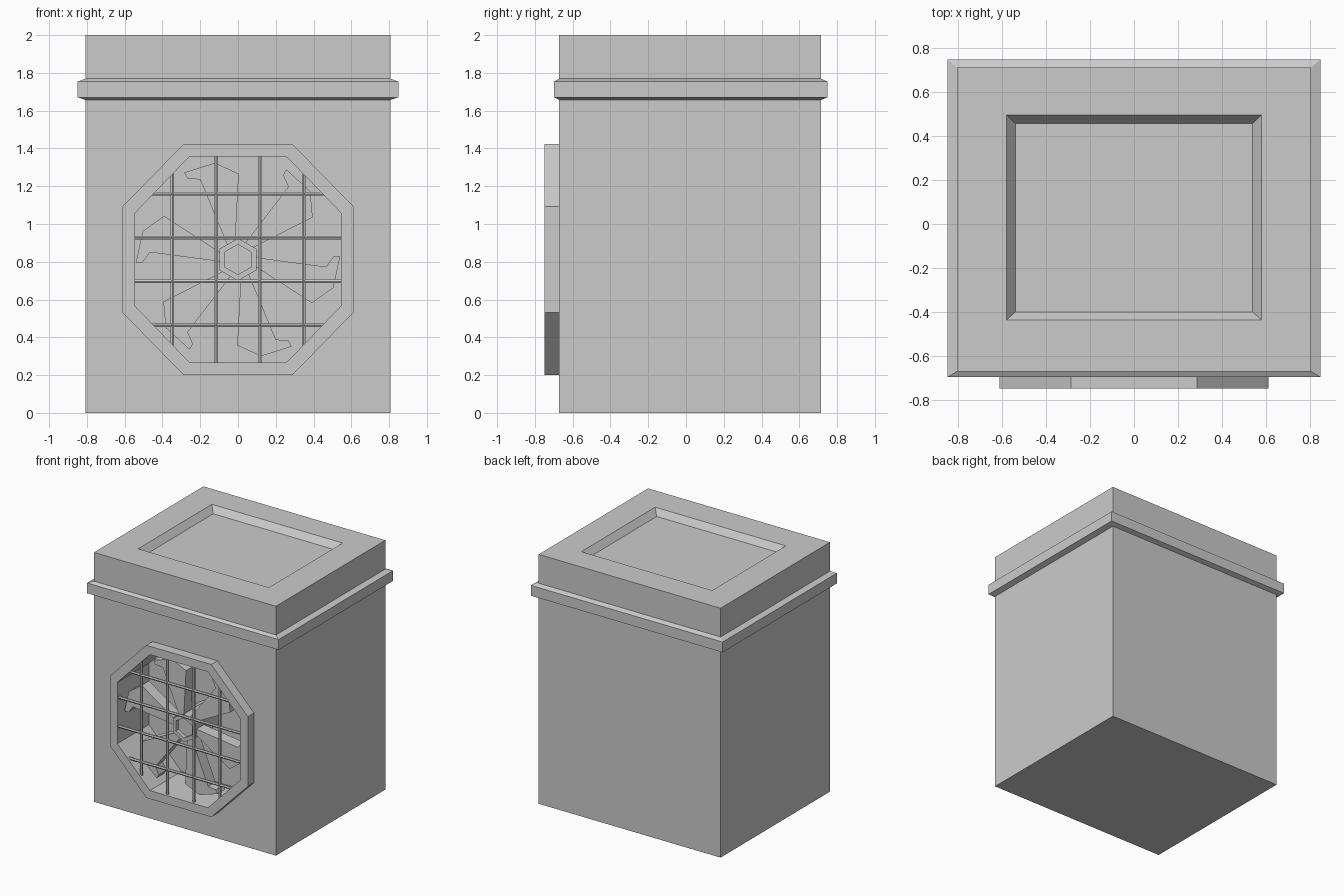
import bpy, bmesh, math
from mathutils import Matrix, Vector

cube = bpy.data.objects.get("Cube")
if cube:
    bpy.data.objects.remove(cube, do_unlink=True)

grey = bpy.data.materials.new("light grey")
grey.use_nodes = True
COLOUR = (0.6, 0.6, 0.6, 1)
grey.diffuse_color = COLOUR
grey.node_tree.nodes["Principled BSDF"].inputs["Base Color"].default_value = COLOUR

FAN_Z = 0.812
FRONT, BACK = -0.672, 0.714


def finish(name, bm):
    bmesh.ops.recalc_face_normals(bm, faces=bm.faces)
    mesh = bpy.data.meshes.new(name)
    bm.to_mesh(mesh)
    bm.free()
    mesh.materials.append(grey)
    obj = bpy.data.objects.new(name, mesh)
    bpy.context.collection.objects.link(obj)
    return obj


def loft(bm, rings, caps=True):
    """Bridge equal-length rings of points, closing the ends or looping round."""
    loops = [[bm.verts.new(p) for p in ring] for ring in rings]
    n = len(loops[0])
    pairs = list(zip(loops, loops[1:]))
    if not caps:
        pairs.append((loops[-1], loops[0]))
    for a, b in pairs:
        for i in range(n):
            j = (i + 1) % n
            bm.faces.new((a[i], a[j], b[j], b[i]))
    if caps:
        bm.faces.new(loops[0])
        bm.faces.new(loops[-1])


def rect(hx, y0, y1, z):
    return [(-hx, y0, z), (hx, y0, z), (hx, y1, z), (-hx, y1, z)]


def upright(points, y):
    """Place a flat (x, z) outline at depth y, around the fan centre."""
    return [(x, y, FAN_Z + z) for x, z in points]


def octagon(a, cx, cz):
    return [(cx, a), (a, cz), (a, -cz), (cx, -a),
            (-cx, -a), (-a, -cz), (-a, cz), (-cx, a)]


def hexagon(r):
    return [(r * math.sin(k * math.pi / 3), r * math.cos(k * math.pi / 3))
            for k in range(6)]


outer = octagon(0.612, 0.288, 0.28)
inner = octagon(0.545, 0.257, 0.246)

# Housing with a sloped recess in its lid
bm = bmesh.new()
loft(bm, [rect(0.807, FRONT, BACK, 0), rect(0.807, FRONT, BACK, 2),
          rect(0.58, -0.437, 0.497, 2), rect(0.54, -0.4, 0.457, 1.95)])
housing = finish("housing", bm)

# Octagonal fan well cut into the front
bm = bmesh.new()
loft(bm, [upright(inner, -0.9), upright(inner, -0.35)])
cutter = finish("fan_well_cutter", bm)
cutter.hide_render = True
cut = housing.modifiers.new("fan_well", "BOOLEAN")
cut.operation = "DIFFERENCE"
cut.solver = "EXACT"
cut.object = cutter
bpy.context.view_layer.objects.active = housing
housing.select_set(True)
bpy.ops.object.modifier_apply(modifier=cut.name)
bpy.data.objects.remove(cutter, do_unlink=True)

# Chamfered band around the lid
bm = bmesh.new()
loft(bm, [rect(0.807, FRONT, BACK, 1.657), rect(0.85, -0.698, 0.75, 1.671),
          rect(0.85, -0.698, 0.75, 1.754), rect(0.807, FRONT, BACK, 1.769)])
finish("lid_band", bm)

# Raised octagonal fan surround
bm = bmesh.new()
loft(bm, [upright(outer, FRONT), upright(outer, -0.75),
          upright(inner, -0.75), upright(inner, FRONT)], caps=False)
finish("fan_surround", bm)

# Guard bars, both ways
bm = bmesh.new()
for offset, half in ((0.116, 0.55), (0.348, 0.455)):
    for side in (-1, 1):
        for axis in ("X", "Z"):
            shift = (0, -0.725, FAN_Z + side * offset) if axis == "X" \
                else (side * offset, -0.725, FAN_Z)
            turn = Matrix.Rotation(math.pi / 2, 4, "Y") if axis == "X" \
                else Matrix.Identity(4)
            bmesh.ops.create_cone(bm, cap_ends=True, segments=6,
                                  radius1=0.011, radius2=0.011, depth=2 * half,
                                  matrix=Matrix.Translation(Vector(shift)) @ turn)
finish("guard_bars", bm)

# Hub with a recessed face
bm = bmesh.new()
loft(bm, [upright(hexagon(0.113), -0.34), upright(hexagon(0.113), -0.685),
          upright(hexagon(0.08), -0.685), upright(hexagon(0.08), -0.655)])
finish("fan_hub", bm)

# Six hooked blades
blade = [(-0.058, 0.08), (-0.2, 0.423), (-0.268, 0.43), (-0.285, 0.46),
         (-0.122, 0.512), (0.004, 0.454), (-0.015, 0.09)]
bm = bmesh.new()
for k in range(6):
    c, s = math.cos(k * math.pi / 3), math.sin(k * math.pi / 3)
    turned = [(x * c - z * s, x * s + z * c) for x, z in blade]
    loft(bm, [upright(turned, -0.665), upright(turned, -0.57)])
finish("fan_blades", bm)
